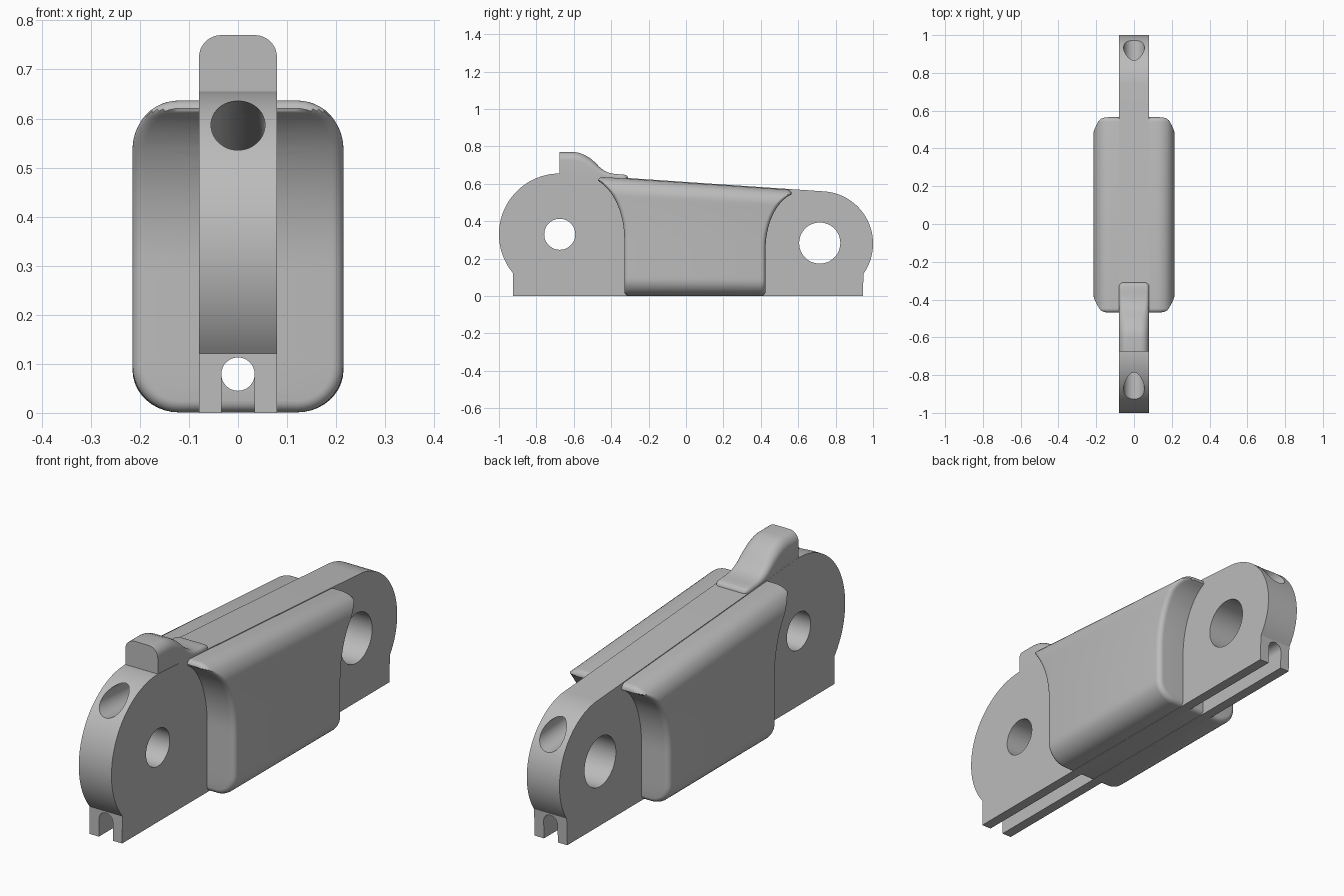
import bpy, bmesh, math
from mathutils import Vector

if "Cube" in bpy.data.objects:
    bpy.data.objects.remove(bpy.data.objects["Cube"])

grey = bpy.data.materials.new("plain grey")
grey.use_nodes = True
grey.diffuse_color = (0.5, 0.5, 0.5, 1)
grey.node_tree.nodes["Principled BSDF"].inputs["Base Color"].default_value = (0.5, 0.5, 0.5, 1)


def make(name, bm):
    bmesh.ops.recalc_face_normals(bm, faces=bm.faces)
    mesh = bpy.data.meshes.new(name)
    bm.to_mesh(mesh)
    bm.free()
    mesh.materials.append(grey)
    ob = bpy.data.objects.new(name, mesh)
    bpy.context.collection.objects.link(ob)
    return ob


def arc(cy, cz, r, a0, a1, n):
    return [(cy + r * math.cos(math.radians(a0 + (a1 - a0) * i / n)),
             cz + r * math.sin(math.radians(a0 + (a1 - a0) * i / n))) for i in range(n + 1)]


def extrude(name, outline, along, half):
    """Prism of a closed outline, along x (outline is y,z) or y (outline is x,z)."""
    bm = bmesh.new()
    place = (lambda p, d: (d, p[0], p[1])) if along == "x" else (lambda p, d: (p[0], d, p[1]))
    ends = [[bm.verts.new(place(p, d)) for p in outline] for d in (-half, half)]
    for ring in ends:
        bm.faces.new(ring)
    for i in range(len(outline)):
        j = (i + 1) % len(outline)
        bm.faces.new((ends[0][i], ends[0][j], ends[1][j], ends[1][i]))
    return make(name, bm)


def loft(name, rings):
    """Skin symmetric rings; rings list the right half upward, then the left half down."""
    bm = bmesh.new()
    vs = [[bm.verts.new(p) for p in ring] for ring in rings]
    n = len(vs[0])
    for a, b in zip(vs, vs[1:]):
        for i in range(n):
            j = (i + 1) % n
            bm.faces.new((a[i], a[j], b[j], b[i]))
    for ring in (vs[0], vs[-1]):
        for i in range(n // 2 - 1):
            bm.faces.new((ring[i], ring[i + 1], ring[n - 2 - i], ring[n - 1 - i]))
    return make(name, bm)


def cut(ob, cutters):
    bpy.context.view_layer.objects.active = ob
    for c in cutters:
        mod = ob.modifiers.new("cut", "BOOLEAN")
        mod.operation, mod.solver, mod.object = "DIFFERENCE", "EXACT", c
        bpy.ops.object.modifier_apply(modifier=mod.name)


def interp(table, z):
    for (z0, y0), (z1, y1) in zip(table, table[1:]):
        if z <= z1:
            return y0 + (y1 - y0) * max(0, (z - z0) / (z1 - z0))
    return table[-1][1]


def top_line(y):
    return 0.655 - 0.068 * (y + 0.675)


# Central plate: two round ends joined by a sloping top, with short feet
outline = ([(0.945, 0)] + arc(0.72, 0.28, 0.28, -35, 87, 40)
           + arc(-0.675, 0.33, 0.325, 87, 220, 44) + [(-0.925, 0)])
plate = extrude("central_plate", outline, "x", 0.08)

# Cutters: two cross holes, bottom slot, round bottom bore, sloping tunnel
front_hole = extrude("front_hole", arc(-0.675, 0.33, 0.083, 0, 352.5, 47), "x", 0.3)
rear_hole = extrude("rear_hole", arc(0.715, 0.283, 0.11, 0, 352.5, 47), "x", 0.3)
slot = extrude("slot", [(0.034, -0.1)] + arc(0, 0.079, 0.034, 0, 180, 16) + [(-0.034, -0.1)], "y", 1.2)
bore = extrude("bore", arc(0, 0.079, 0.034, 0, 348.75, 31), "y", 1.2)
tunnel = extrude("tunnel", arc(0, 0, 0.055, 0, 352.5, 47), "y", 1.3)
tunnel.location = (0, 0.0275, 0.523)
tunnel.rotation_euler = (math.radians(-4.05), 0, 0)
bpy.context.view_layer.update()
cut(plate, [front_hole, rear_hole, slot, tunnel])

# Grip body: rounded section with concave flared ends and a soft rim
HEIGHT, HALF, CORNER, RIM = 0.637, 0.215, 0.095, 0.024


def flare(z0, z1, y0, y1, power):
    rows = [(z0 + (z1 - z0) * i / 24) for i in range(25)]
    return [(z, y0 + (y1 - y0) * (1 - math.sqrt(max(0, 1 - ((z - z0) / (z1 - z0)) ** 2 * power)))) for z in rows]


front_edge = flare(0.31, 0.615, -0.33, -0.535, 0.9)
rear_edge = flare(0.27, 0.61, 0.425, 0.63, 0.9)


def section(inset):
    w, r = HALF - inset, CORNER - inset
    lo, hi = inset, HEIGHT - inset
    half = [(0.04, lo)] + arc(w - r, lo + r, r, -90, 0, 10)
    half += [(w, lo + r + (hi - lo - 2 * r) * i / 20) for i in range(1, 20)]
    half += arc(w - r, hi - r, r, 0, 90, 12) + [(0.04, hi)]
    return half + [(-x, z) for x, z in reversed(half)]


def body_ring(edge, side, inset, back):
    ring = []
    for x, z in section(inset):
        y = interp(edge, z) - side * back
        ring.append((x, y, 0.001 + z * (1 - 0.107 * (y + 0.465))))
    return ring


steps = [math.radians(15 * i) for i in range(7)]
rim = [(RIM * (1 - math.sin(a)), RIM * (1 - math.cos(a))) for a in steps]
rings = [body_ring(front_edge, -1, i, b) for i, b in rim]
rings += [body_ring(rear_edge, 1, i, b) for i, b in reversed(rim)]
body = loft("grip_body", rings)
cut(body, [bore, tunnel])

# Thumb rest: stepped nub that sweeps down to a thin lip on the plate
stations = [(-0.675, 0.77, 0.045), (-0.6, 0.77, 0.045), (-0.57, 0.765, 0.045),
            (-0.54, 0.753, 0.045), (-0.51, 0.735, 0.045), (-0.485, 0.713, 0.04),
            (-0.465, 0.692, 0.034), (-0.44, 0.672, 0.026), (-0.415, 0.66, 0.02),
            (-0.39, 0.654, 0.017), (-0.36, 0.651, 0.016), (-0.33, 0.649, 0.015),
            (-0.32, 0.646, 0.013), (-0.313, 0.64, 0.01), (-0.31, 0.632, 0.005)]
rings = []
for y, z, r in stations:
    w = 0.0795 - max(0, y + 0.33) ** 2 * 40
    half = [(w, top_line(y) - 0.01)] + arc(w - r, z - r, r, 0, 90, 8)
    half += [(-x, h) for x, h in reversed(half)]
    rings.append([(x, y, h) for x, h in half])
thumb = loft("thumb_rest", rings)

for c in (front_hole, rear_hole, slot, bore, tunnel):
    bpy.data.objects.remove(c)

# Smooth curved faces and keep the crisp edges
bpy.ops.object.select_all(action="DESELECT")
for ob in (plate, body, thumb):
    ob.select_set(True)
bpy.context.view_layer.objects.active = plate
bpy.ops.object.shade_smooth_by_angle(angle=math.radians(30))
